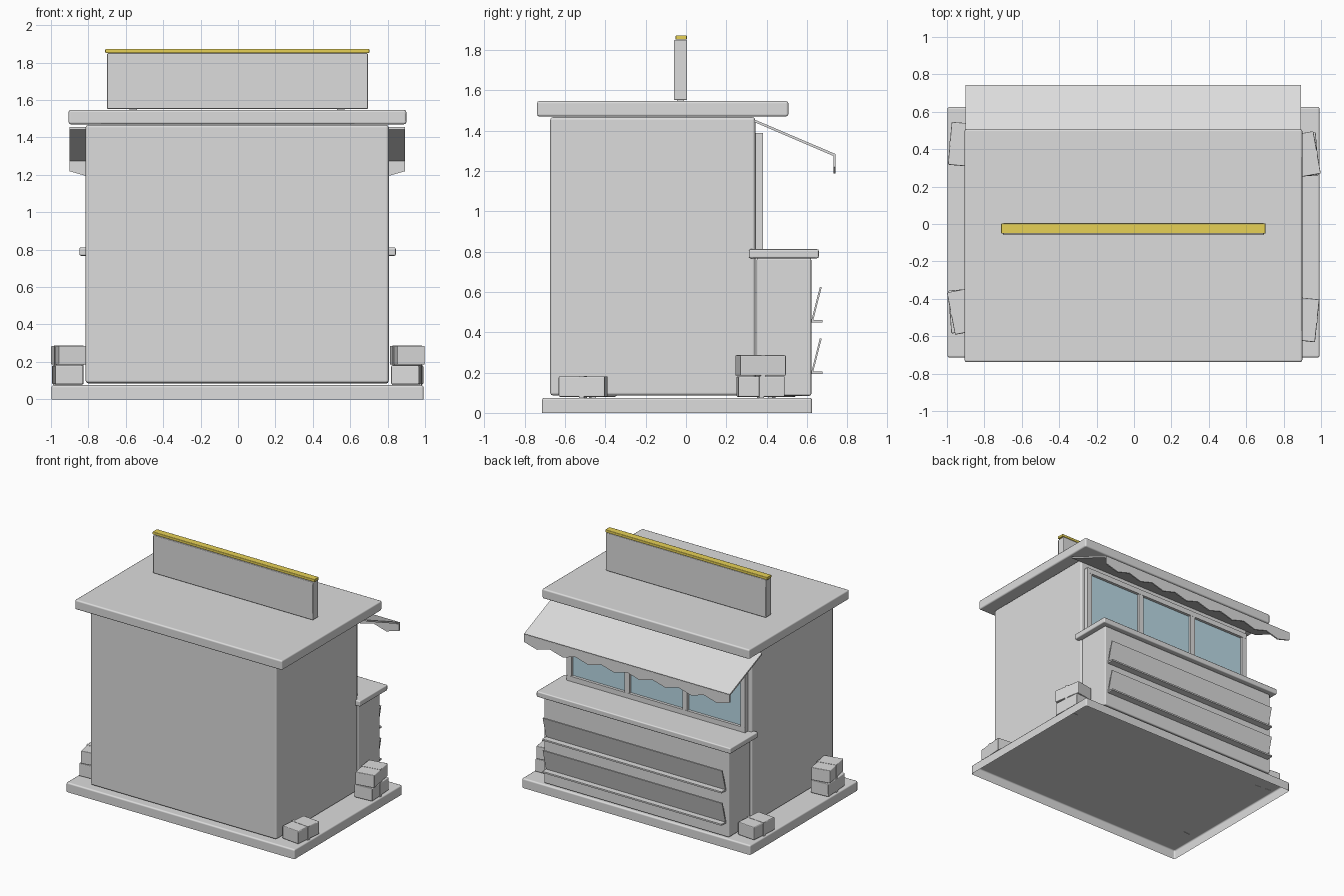
import bpy, bmesh, math
from mathutils import Vector

if "Cube" in bpy.data.objects:
    bpy.data.objects.remove(bpy.data.objects["Cube"])


def material(name, rgb):
    m = bpy.data.materials.new(name)
    m.diffuse_color = (*rgb, 1)
    m.use_nodes = True
    m.node_tree.nodes["Principled BSDF"].inputs["Base Color"].default_value = m.diffuse_color
    return m


GREY = material("light_grey", (0.72, 0.72, 0.72))
GOLD = material("gold", (0.85, 0.68, 0.10))
GLASS = material("pale_blue_glass", (0.55, 0.78, 0.88))


def add_object(name, bm, mat, bevel=0.0):
    bmesh.ops.recalc_face_normals(bm, faces=bm.faces)
    me = bpy.data.meshes.new(name)
    bm.to_mesh(me)
    bm.free()
    me.materials.append(mat)
    ob = bpy.data.objects.new(name, me)
    bpy.context.collection.objects.link(ob)
    if bevel:
        for p in me.polygons:
            p.use_smooth = True
        b = ob.modifiers.new("bevel", "BEVEL")
        b.width, b.segments, b.harden_normals = bevel, 2, True
    return ob


def box(name, x, y, z, mat=GREY, bevel=0.0, turn=0.0, open_bottom=False):
    """Box from (min, max) ranges, turned about its own vertical axis."""
    bm = bmesh.new()
    bmesh.ops.create_cube(bm, size=1)
    size = [r[1] - r[0] for r in (x, y, z)]
    bmesh.ops.scale(bm, vec=size, verts=bm.verts)
    if open_bottom:
        bm.normal_update()
        bmesh.ops.delete(bm, geom=[f for f in bm.faces if f.normal.z < -0.9], context="FACES_ONLY")
    ob = add_object(name, bm, mat, bevel)
    ob.location = [(r[0] + r[1]) / 2 for r in (x, y, z)]
    ob.rotation_euler.z = math.radians(turn)
    return ob


def extrude_x(name, profile, x0, x1, mat=GREY):
    """Closed (y, z) profile extruded along x."""
    bm = bmesh.new()
    f = bm.faces.new([bm.verts.new((x0, y, z)) for y, z in profile])
    r = bmesh.ops.extrude_face_region(bm, geom=[f])
    bmesh.ops.translate(bm, vec=Vector((x1 - x0, 0, 0)),
                        verts=[v for v in r["geom"] if isinstance(v, bmesh.types.BMVert)])
    return add_object(name, bm, mat)


# Main masses (the base is a shell, open underneath)
box("base_slab", (-0.998, 0.993), (-0.715, 0.626), (0, 0.075), bevel=0.012, open_bottom=True)
box("booth_body", (-0.815, 0.806), (-0.674, 0.344), (0.086, 1.467), bevel=0.015)
box("roof_slab", (-0.906, 0.9), (-0.739, 0.508), (1.47, 1.547), bevel=0.012)
box("counter", (-0.81, 0.804), (0.35, 0.622), (0.085, 0.768), bevel=0.01)
box("counter_top", (-0.848, 0.844), (0.312, 0.659), (0.767, 0.812), bevel=0.009)

# Roof sign board with gold trim and small feet
box("sign_board", (-0.70, 0.695), (-0.06, 0.006), (1.552, 1.85), bevel=0.006)
box("sign_trim", (-0.71, 0.703), (-0.052, 0.004), (1.851, 1.873), GOLD, bevel=0.005)
for x in (-0.56, 0.55):
    box("sign_foot", (x - 0.02, x + 0.02), (-0.045, -0.01), (1.545, 1.554))

# Three-pane window: outer rails, posts and glass
X0, X1, BAR = -0.782, 0.774, 0.042
Z0, Z1 = 0.81, 1.388
box("window_top_rail", (X0, X1), (0.338, 0.382), (Z1 - BAR, Z1))
box("window_bottom_rail", (X0, X1), (0.338, 0.382), (Z0, Z0 + BAR))
step = (X1 - X0 - BAR) / 3
for i in range(4):
    x = X0 + i * step
    box("window_post", (x, x + BAR), (0.338, 0.381), (Z0 + BAR, Z1 - BAR))
    if i < 3:
        box("window_glass", (x + BAR, x + step), (0.352, 0.36), (Z0 + BAR, Z1 - BAR), GLASS)

# Sloping awning with scalloped valance
AX0, AX1 = -0.90, 0.892
extrude_x("awning", [(0.338, 1.456), (0.742, 1.284), (0.737, 1.272), (0.338, 1.443)], AX0, AX1)
bm = bmesh.new()
SCALLOPS, SUB = 8, 4
N = SCALLOPS * SUB
columns = []
for i in range(N + 1):
    x = AX0 + (AX1 - AX0) * i / N
    low = 1.203 + 0.016 * math.cos(2 * math.pi * i / SUB)
    columns.append([bm.verts.new((x, y, z)) for y, z in
                    ((0.731, 1.28), (0.742, 1.28), (0.742, low), (0.731, low))])
for a, b in zip(columns, columns[1:]):
    for k in range(4):
        bm.faces.new((a[k], a[(k + 1) % 4], b[(k + 1) % 4], b[k]))
bm.faces.new(columns[0])
bm.faces.new(columns[-1])
add_object("awning_valance", bm, GREY)

# Two display racks on the counter: ledge plus leaning board
for z in (0.455, 0.2):
    box("rack_ledge", (-0.785, 0.778), (0.615, 0.678), (z - 0.006, z + 0.006))
    extrude_x("rack_board", [(0.621, z), (0.630, z), (0.673, z + 0.168), (0.664, z + 0.170)],
              -0.785, 0.778)

# Taped cartons around the base: centre x, centre y, level, turn in degrees
for cx, cy, level, turn in (
        (0.905, -0.51, 0, -6), (-0.91, 0.425, 0, -5),
        (0.905, 0.37, 0, 4), (0.905, 0.37, 1, 10),
        (-0.91, -0.465, 0, 4), (-0.905, -0.465, 1, 11)):
    z = 0.08 + 0.105 * level
    box("carton", (cx - 0.075, cx + 0.075), (cy - 0.115, cy + 0.115), (z, z + 0.101),
        bevel=0.006, turn=turn)
    # Tape band round the middle, just proud of the carton
    box("carton_tape", (cx - 0.077, cx + 0.077), (cy - 0.012, cy + 0.012),
        (z - 0.006, z + 0.103), turn=turn)
